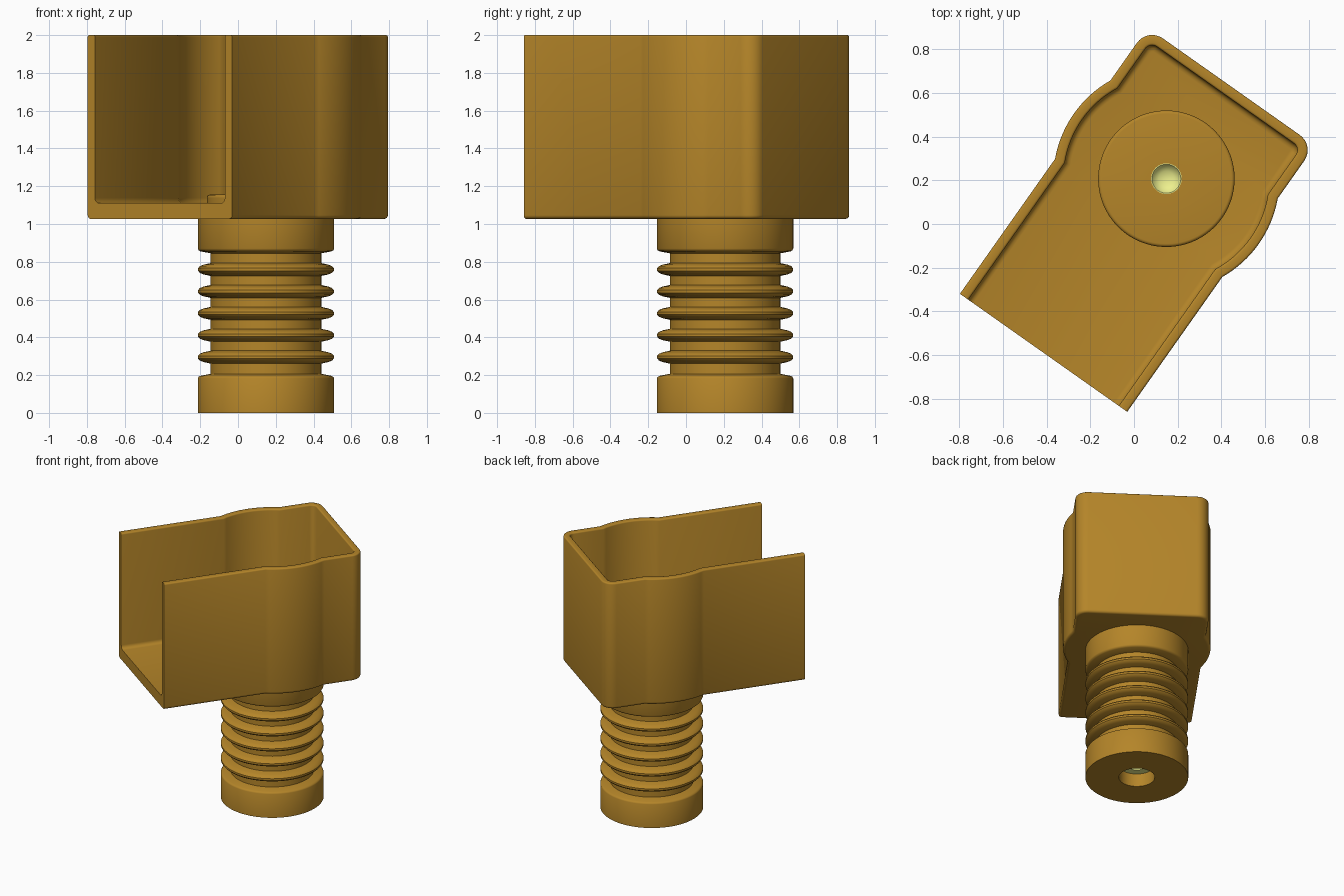
import bpy, bmesh, math

if "Cube" in bpy.data.objects:
    bpy.data.objects.remove(bpy.data.objects["Cube"])

CENTER = (0.148, 0.207)          # axis of the round stem
TURN = math.radians(-35.2)       # the tray is turned about that axis
W, BACK, FRONT, R, CORNER = 0.468, 0.515, -0.974, 0.517, 0.085


def material(name, rgb):
    m = bpy.data.materials.new(name)
    m.diffuse_color = (*rgb, 1)
    m.use_nodes = True
    m.node_tree.nodes["Principled BSDF"].inputs["Base Color"].default_value = m.diffuse_color
    return m


brown = material("brown", (0.46, 0.235, 0.022))
yellow = material("pale_yellow", (0.85, 0.87, 0.27))


def finish(bm, name, mat):
    bmesh.ops.recalc_face_normals(bm, faces=bm.faces)
    me = bpy.data.meshes.new(name)
    bm.to_mesh(me)
    bm.free()
    ob = bpy.data.objects.new(name, me)
    bpy.context.collection.objects.link(ob)
    ob.location = (*CENTER, 0)
    ob.rotation_euler[2] = TURN
    me.materials.append(mat)
    bpy.ops.object.select_all(action='DESELECT')
    ob.select_set(True)
    bpy.context.view_layer.objects.active = ob
    bpy.ops.object.shade_smooth_by_angle(angle=math.radians(38))
    return ob


def lathe(name, profile, mat, n=96):
    """Closed solid of revolution; profile may start and end on the axis."""
    bm = bmesh.new()
    rings = []
    for r, z in profile:
        if r == 0:
            rings.append([bm.verts.new((0, 0, z))] * n)
        else:
            rings.append([bm.verts.new((r * math.cos(i * math.tau / n),
                                        r * math.sin(i * math.tau / n), z))
                          for i in range(n)])
    for a, b in zip(rings, rings[1:]):
        for i in range(n):
            j = (i + 1) % n
            quad = list(dict.fromkeys((a[i], a[j], b[j], b[i])))
            bm.faces.new(quad)
    return finish(bm, name, mat)


def outline(d):
    """Open U-shaped outline of the tray, moved inwards by d."""
    w, r = W - d, R - d
    half = [(-w, FRONT)]
    a = math.acos(w / r)
    for i in range(17):          # round bulge in the side
        t = math.pi + a - 2 * a * i / 16
        half.append((r * math.cos(t), r * math.sin(t)))
    c = max(CORNER - d, 0.005)
    for i in range(9):           # rounded back corner
        t = math.pi - math.pi / 2 * i / 8
        half.append((-w + c + c * math.cos(t), BACK - d - c + c * math.sin(t)))
    return half + [(-x, y) for x, y in reversed(half)]


def arc(cx, cz, r, a0, a1, n=4):
    return [(cx + r * math.cos(math.radians(a0 + (a1 - a0) * i / n)),
             cz + r * math.sin(math.radians(a0 + (a1 - a0) * i / n)))
            for i in range(n + 1)]


# tray: wall section (inset, height) swept along the U outline
T = 0.047
section = (arc(0.02, 1.047, 0.02, 270, 180)
           + arc(0.01, 1.99, 0.01, 180, 90, 3)
           + arc(T - 0.01, 1.99, 0.01, 90, 0, 3)
           + arc(T + 0.028, 1.138, 0.028, 180, 270))
bm = bmesh.new()
rows = [[bm.verts.new((x, y, z)) for x, y in outline(d)] for d, z in section]
for a, b in zip(rows, rows[1:]):
    for i in range(len(a) - 1):
        bm.faces.new((a[i], a[i + 1], b[i + 1], b[i]))
bm.faces.new(rows[0])
bm.faces.new(rows[-1])
bm.faces.new([r[0] for r in rows] + [r[-1] for r in reversed(rows)])
finish(bm, "open_tray", brown)

# ribbed stem with a hole in its foot
NECK, RIM = 0.293, 0.361
stem = [(0, 0.13), (0.126, 0.13), (0.126, 0), (RIM, 0), (RIM, 0.183),
        (0.357, 0.191), (0.347, 0.196), (NECK, 0.207)]
for k in range(5):
    z = 0.295 + 0.116 * k
    stem += [(NECK, z - 0.034), (0.33, z - 0.026), (0.35, z - 0.018),
             (0.36, z - 0.007), (0.36, z + 0.007), (0.35, z + 0.018),
             (0.33, z + 0.026), (NECK, z + 0.034)]
stem += [(NECK, 0.845), (0.347, 0.855), (0.357, 0.861), (RIM, 0.87),
         (RIM, 1.04), (0, 1.04)]
lathe("ribbed_stem", stem, brown)

# raised round pad on the tray floor, with a centre hole
lathe("floor_pad", [(0.07, 1.09), (0.312, 1.09), (0.312, 1.14)]
      + arc(0.297, 1.14, 0.015, 0, 90) + [(0.07, 1.155), (0.07, 1.09)], brown)

# pale dished insert in the pad hole and ring plug in the foot hole
lathe("dished_insert", [(0, 1.10), (0.071, 1.10), (0.071, 1.15), (0.066, 1.15),
                        (0.055, 1.133), (0.035, 1.12), (0, 1.114)], yellow, 48)
lathe("foot_plug", [(0, 0.14), (0.127, 0.14), (0.127, 0.1), (0.07, 0.1),
                    (0.06, 0.12), (0, 0.125)], yellow, 48)
